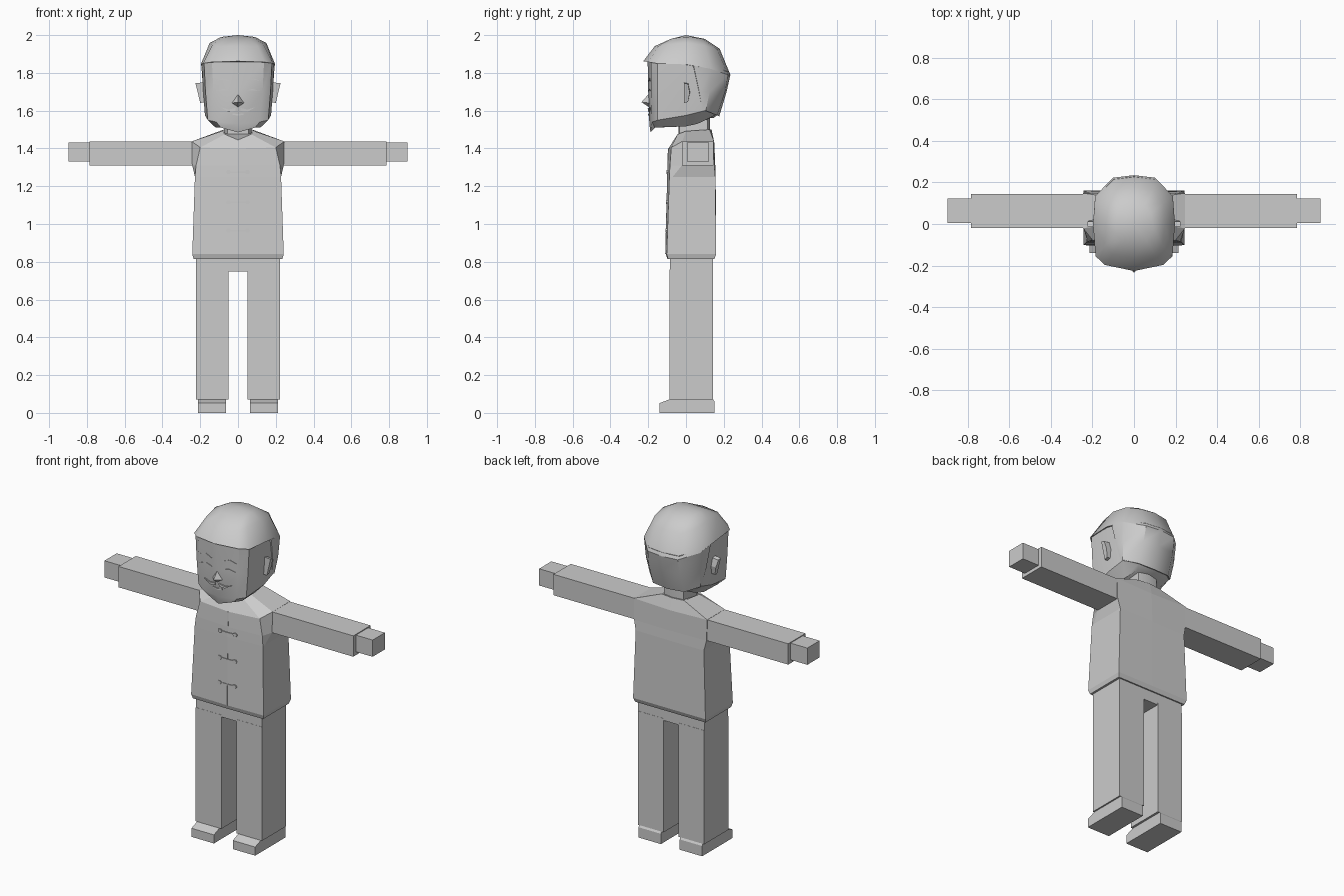
import bpy, bmesh, math

GREY = bpy.data.materials.new("plain_grey")
GREY.diffuse_color = (0.6, 0.6, 0.6, 1)


def make(name, verts, faces, smooth=None):
    """Mesh object with clean outward normals."""
    me = bpy.data.meshes.new(name)
    me.from_pydata(verts, [], faces)
    bm = bmesh.new()
    bm.from_mesh(me)
    bmesh.ops.recalc_face_normals(bm, faces=bm.faces)
    bm.to_mesh(me)
    bm.free()
    me.materials.append(GREY)
    ob = bpy.data.objects.new(name, me)
    bpy.context.collection.objects.link(ob)
    if smooth:
        bpy.ops.object.select_all(action='DESELECT')
        ob.select_set(True)
        bpy.context.view_layer.objects.active = ob
        bpy.ops.object.shade_smooth_by_angle(angle=math.radians(smooth))
    return ob


def loft(name, rings, smooth=None, tip=None):
    """Skin mirrored half rings (first and last point on x = 0), bottom to top."""
    full = [r + [(-x, y, z) for x, y, z in reversed(r[1:-1])] for r in rings]
    n = len(full[0])
    verts = [v for r in full for v in r]
    faces = [(i * n + j, i * n + (j + 1) % n, (i + 1) * n + (j + 1) % n, (i + 1) * n + j)
             for i in range(len(full) - 1) for j in range(n)]
    faces.append(tuple(range(n)))
    top = len(verts) - n
    if tip:
        verts.append(tip)
        faces += [(top + j, top + (j + 1) % n, len(verts) - 1) for j in range(n)]
    else:
        faces.append(tuple(range(top, top + n)))
    return make(name, verts, faces, smooth)


def prism(name, a, b):
    """Solid between two matching outlines."""
    n = len(a)
    faces = [tuple(range(n)), tuple(range(n, 2 * n))]
    faces += [(j, (j + 1) % n, n + (j + 1) % n, n + j) for j in range(n)]
    return make(name, a + b, faces)


def box(name, x, y, z):
    ring = [(x[0], y[0]), (x[1], y[0]), (x[1], y[1]), (x[0], y[1])]
    return prism(name, [(p, q, z[0]) for p, q in ring], [(p, q, z[1]) for p, q in ring])


def plate(name, outline, y0, slope, side, depth=0.007):
    """Thin detail laid on a front surface that falls back away from the middle."""
    a = [(side * x, y0 + slope * x - depth, z) for x, z in outline]
    b = [(x, y + depth + 0.004, z) for x, y, z in a]
    return prism(name, a, b)


# Jacket body, from hem to neckline
loft("jacket", [
    [(0, -.098, .815), (.235, -.095, .815), (.235, -.07, .815), (.235, .15, .815), (0, .15, .815)],
    [(0, -.107, .84), (.242, -.102, .84), (.242, -.08, .84), (.242, .16, .84), (0, .16, .84)],
    [(0, -.1, 1.25), (.228, -.088, 1.25), (.228, -.07, 1.25), (.228, .155, 1.25), (0, .157, 1.25)],
    [(0, -.098, 1.31), (.222, -.085, 1.31), (.242, -.022, 1.31), (.242, .15, 1.31), (0, .155, 1.31)],
    [(0, -.093, 1.4), (.2, -.078, 1.405), (.245, -.02, 1.437), (.245, .148, 1.437), (0, .15, 1.43)],
    [(0, -.06, 1.445), (.07, -.045, 1.475), (.085, 0, 1.492), (.075, .125, 1.5), (0, .135, 1.5)],
])
# Neck
loft("neck", [[(0, -.04, z), (.055, -.035, z), (.072, 0, z), (.065, .115, z), (0, .128, z)]
              for z in (1.42, 1.6)], 40)

# Trousers, shoes, sleeves and hands
box("hips", (-.222, .222), (-.086, .142), (.748, .83))
for s, tag in ((1, "right"), (-1, "left")):
    box(tag + "_trouser_leg", (s * .05, s * .222), (-.087, .143), (.072, .76))
    shoe = [(-.14, 0), (.15, 0), (.15, .062), (.142, .074), (-.08, .074), (-.14, .052)]
    prism(tag + "_shoe", [(s * .063, y, z) for y, z in shoe], [(s * .213, y, z) for y, z in shoe])
    box(tag + "_sleeve", (s * .23, s * .785), (-.02, .145), (1.31, 1.436))
    box(tag + "_hand", (s * .77, s * .897), (.005, .122), (1.33, 1.431))

# Head: jaw, cheeks, brow line, then up under the hair
loft("head", [
    [(0, -.188, 1.485), (.09, -.165, 1.51), (.12, -.13, 1.512), (.12, 0, 1.517),
     (.11, .06, 1.53), (.08, .125, 1.56), (0, .145, 1.56)],
    [(0, -.194, 1.53), (.115, -.18, 1.54), (.16, -.15, 1.55), (.175, 0, 1.575),
     (.165, .1, 1.6), (.1, .16, 1.58), (0, .17, 1.58)],
    [(0, -.2, 1.7), (.13, -.185, 1.7), (.172, -.15, 1.7), (.185, 0, 1.7),
     (.175, .12, 1.7), (.1, .2, 1.7), (0, .208, 1.7)],
    [(0, -.203, 1.86), (.138, -.185, 1.86), (.18, -.15, 1.86), (.19, 0, 1.85),
     (.18, .13, 1.83), (.1, .215, 1.81), (0, .228, 1.81)],
], 32)
# Hair cap with a front overhang
loft("hair_cap", [
    [(0, -.226, 1.862), (.14, -.197, 1.857), (.185, -.155, 1.85), (.197, 0, 1.845),
     (.187, .135, 1.82), (.1, .223, 1.79), (0, .235, 1.79)],
    [(0, -.165, 1.942), (.105, -.15, 1.94), (.135, -.1, 1.95), (.15, 0, 1.958),
     (.14, .1, 1.945), (.09, .165, 1.925), (0, .178, 1.928)],
    [(0, -.08, 1.98), (.06, -.08, 1.98), (.085, -.045, 1.986), (.09, 0, 1.99),
     (.08, .05, 1.986), (.05, .09, 1.98), (0, .1, 1.98)],
], 40, (0, 0, 2.0))
# Back hair shell, front edge buried in the head
loft("back_hair", [
    [(0, .02, 1.6), (.168, .085, 1.61), (.17, .105, 1.6), (.105, .165, 1.575), (0, .176, 1.57)],
    [(0, .02, 1.7), (.184, .07, 1.7), (.181, .125, 1.7), (.104, .207, 1.7), (0, .215, 1.7)],
    [(0, .02, 1.83), (.194, .04, 1.84), (.187, .135, 1.82), (.1, .223, 1.79), (0, .235, 1.79)],
], 40)

# Nose
make("nose", [(0, -.196, 1.69), (-.035, -.19, 1.64), (0, -.19, 1.615), (.035, -.19, 1.64),
              (0, -.236, 1.645)],
     [(0, 1, 4), (1, 2, 4), (2, 3, 4), (3, 0, 4), (0, 3, 2, 1)])

for s, tag in ((1, "right"), (-1, "left")):
    # Ears flare outward toward the top
    ear = [(-.012, 1.75), (.012, 1.745), (.022, 1.7), (.012, 1.65), (-.012, 1.645)]
    prism(tag + "_ear", [(s * .17, y, z) for y, z in ear],
          [(s * (.2 + (z - 1.645) * .24), y * .9, z - .004) for y, z in ear])
    # Face details
    plate(tag + "_moustache", [(.012, 1.615), (.05, 1.606), (.092, 1.618), (.05, 1.594), (.014, 1.598)],
          -.197, .12, s)
    plate(tag + "_mouth", [(0, 1.582), (.03, 1.586), (.03, 1.578), (0, 1.574)], -.196, .12, s, .004)
    plate(tag + "_eyebrow", [(.035, 1.755), (.08, 1.772), (.12, 1.758), (.08, 1.764)], -.201, .12, s, .003)
    plate(tag + "_eyelid", [(.035, 1.705), (.075, 1.715), (.115, 1.705), (.075, 1.708)], -.2, .12, s, .003)
    # Toggle fasteners: cord and end loop
    for i, z in enumerate((1.275, 1.115, .965)):
        y = -.1 - (1.25 - z) * .017
        plate(f"{tag}_cord_{i}", [(0, z + .004), (.045, z + .004), (.045, z - .004), (0, z - .004)],
              y, .05, s, .004)
        loop = [(.05 + .014 * math.cos(k * math.pi / 3), z + .012 * math.sin(k * math.pi / 3))
                for k in range(6)]
        plate(f"{tag}_loop_{i}", loop, y, .05, s, .006)

# Front closing seam
prism("front_seam", [(-.003, -.11, .84), (.003, -.11, .84), (.003, -.1, .84), (-.003, -.1, .84)],
      [(-.003, -.096, 1.4), (.003, -.096, 1.4), (.003, -.088, 1.4), (-.003, -.088, 1.4)])
